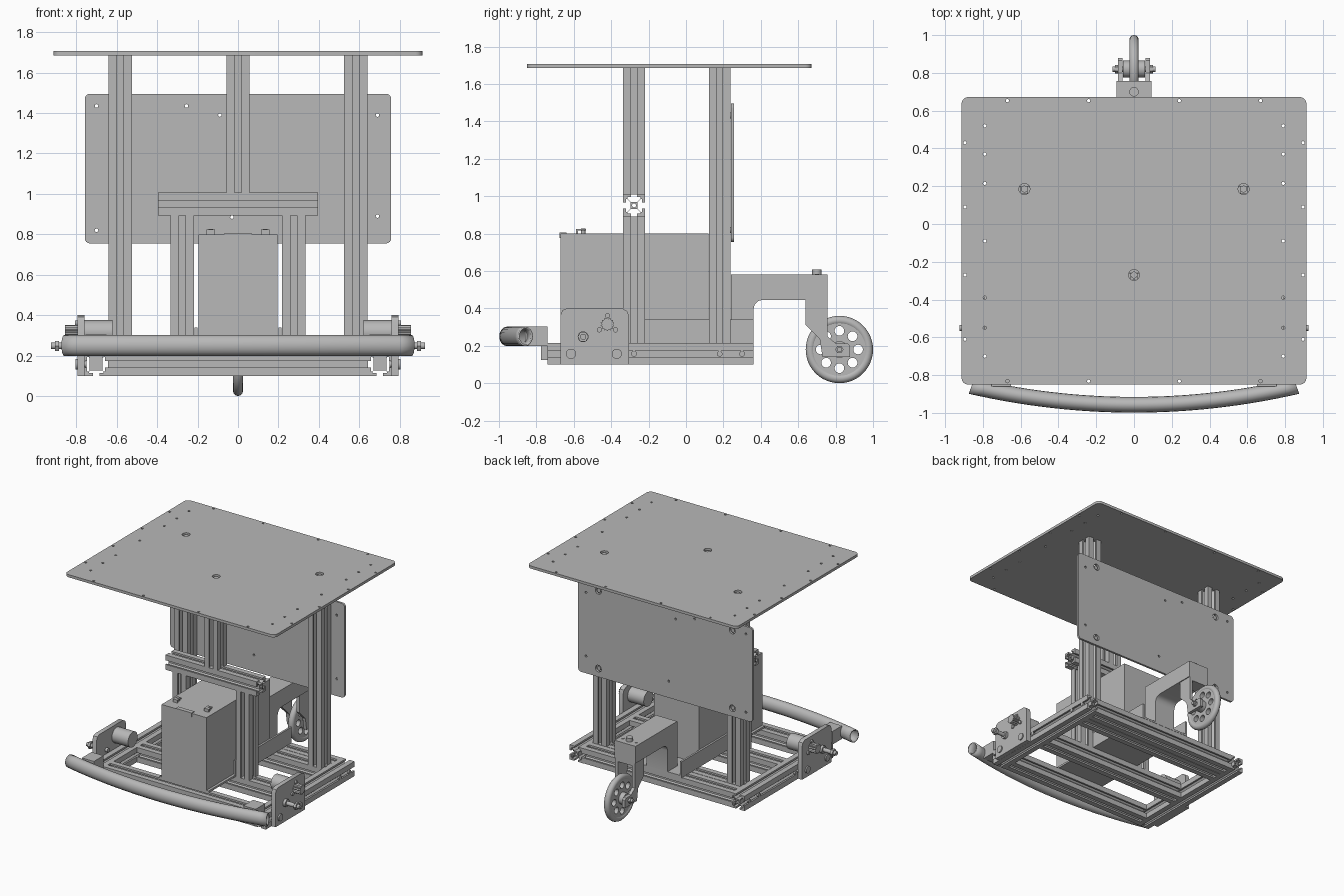
import bpy, bmesh
from math import sin, cos, pi, radians
from mathutils import Matrix

old = bpy.data.objects.get("Cube")
if old:
    bpy.data.objects.remove(old, do_unlink=True)

metal = bpy.data.materials.new("plain_grey")
metal.use_nodes = True
GREY = (0.48, 0.48, 0.48, 1)
metal.diffuse_color = GREY
metal.node_tree.nodes["Principled BSDF"].inputs["Base Color"].default_value = GREY
parts = []

# Local (u, v, w) to world: w runs along the named axis
AXES = {"x": Matrix(((0, 0, 1), (1, 0, 0), (0, 1, 0))),
        "y": Matrix(((1, 0, 0), (0, 0, 1), (0, 1, 0))),
        "z": Matrix.Identity(3)}


def finish(name, mesh):
    bm = bmesh.new()
    bm.from_mesh(mesh)
    bmesh.ops.remove_doubles(bm, verts=bm.verts, dist=1e-5)
    bmesh.ops.recalc_face_normals(bm, faces=bm.faces)
    bm.to_mesh(mesh)
    bm.free()
    mesh.materials.clear()
    mesh.materials.append(metal)
    obj = bpy.data.objects.new(name, mesh)
    bpy.context.collection.objects.link(obj)
    parts.append(obj)
    return obj


def curve_mesh(curve):
    temp = bpy.data.objects.new("temp", curve)
    bpy.context.collection.objects.link(temp)
    graph = bpy.context.evaluated_depsgraph_get()
    mesh = bpy.data.meshes.new_from_object(temp.evaluated_get(graph))
    bpy.data.objects.remove(temp, do_unlink=True)
    return mesh


def extrude(name, loops, axis, start, end):
    """Filled outline with holes, swept along an axis."""
    curve = bpy.data.curves.new(name, "CURVE")
    curve.dimensions, curve.fill_mode = "2D", "BOTH"
    curve.extrude = abs(end - start) / 2
    for loop in loops:
        spline = curve.splines.new("POLY")
        spline.points.add(len(loop) - 1)
        for point, (u, v) in zip(spline.points, loop):
            point.co = (u, v, 0, 1)
        spline.use_cyclic_u = True
    mesh = curve_mesh(curve)
    mesh.transform(Matrix.Translation((0, 0, (start + end) / 2)))
    mesh.transform(AXES[axis].to_4x4())
    return finish(name, mesh)


def circle(u, v, r, n=12):
    return [(u + r * cos(2 * pi * i / n), v + r * sin(2 * pi * i / n)) for i in range(n)]


def rounded(u0, u1, v0, v1, r, n=4):
    loop = []
    for k, (u, v) in enumerate(((u1 - r, v1 - r), (u0 + r, v1 - r), (u0 + r, v0 + r), (u1 - r, v0 + r))):
        for i in range(n + 1):
            a = pi / 2 * (k + i / n)
            loop.append((u + r * cos(a), v + r * sin(a)))
    return loop


def box(name, x, y, z):
    return extrude(name, [[(x[0], y[0]), (x[1], y[0]), (x[1], y[1]), (x[0], y[1])]], "z", *z)


def rod(name, axis, u, v, r, start, end, n=24):
    return extrude(name, [circle(u, v, r, n)], axis, start, end)


def slot_bar(name, axis, u, v, start, end, a=0.058):
    """Four-slot framing bar."""
    side = [(1, 1), (0.28, 1), (0.28, 0.76), (0.62, 0.76), (0.62, 0.64), (0.28, 0.32)]
    side += [(-p, q) for p, q in reversed(side[1:])]
    loop = []
    for k in range(4):
        c, s = round(cos(k * pi / 2)), round(sin(k * pi / 2))
        loop += [(u + a * (p * c - q * s), v + a * (p * s + q * c)) for p, q in side]
    return extrude(name, [loop, circle(u, v, a * 0.18)], axis, start, end)


SIDES = (("left", 1), ("right", -1))
FRONT, REAR, FLOOR = -0.278, 0.18, 0.157

# Base frame
for side, s in SIDES:
    slot_bar(side + "_side_rail", "y", s * 0.702, FLOOR, -0.74, 0.36)
for name, y in (("front", -0.68), ("middle", FRONT), ("rear", REAR), ("back", 0.3)):
    slot_bar(name + "_cross_rail", "x", y, FLOOR, -0.644, 0.644)
    if y > -0.5:
        for side, s in SIDES:
            rod(f"{side}_{name}_rail_bolt", "x", y, FLOOR, 0.015, s * 0.75, s * 0.764)

# Uprights and shelf support
for side, s in SIDES:
    slot_bar(side + "_rear_post", "z", s * 0.582, REAR, 0.215, 1.685)
    slot_bar(side + "_short_post", "z", s * 0.275, FRONT, 0.215, 0.892)
slot_bar("upper_cross_bar", "x", FRONT, 0.95, -0.395, 0.395)
slot_bar("upper_centre_post", "z", 0, FRONT, 1.008, 1.685)

# Table top with its rows of holes
MOUNTS = ((-0.58, 0.185), (0.58, 0.185), (0, -0.27))
holes = [circle(x, y, 0.029, 20) for x, y in MOUNTS]
for s in (1, -1):
    holes += [circle(s * 0.79, y, 0.009, 8) for y in (0.52, 0.37, 0.215, -0.09, -0.39, -0.55, -0.7)]
    holes += [circle(s * 0.895, y, 0.009, 8) for y in (0.43, 0.09, -0.27, -0.61)]
    holes += [circle(s * x, y, 0.009, 8) for x in (0.24, 0.67) for y in (0.653, -0.832)]
extrude("table_top", [rounded(-0.913, 0.913, -0.85, 0.672, 0.035)] + holes, "z", 1.685, 1.706)
for i, (x, y) in enumerate(MOUNTS):
    rod(f"table_bolt_{i}", "z", x, y, 0.018, 1.67, 1.696)

# Back panel
holes = [circle(x, z, 0.009, 8) for x, z in ((-0.7, 1.435), (0.69, 1.39), (0.69, 0.89), (-0.7, 0.82),
                                            (-0.255, 1.435), (-0.09, 1.39), (-0.03, 0.885))]
holes += [circle(s * 0.582, z, 0.026, 20) for s in (1, -1) for z in (0.82, 1.43)]
extrude("back_panel", [rounded(-0.758, 0.758, 0.755, 1.495, 0.025)] + holes, "y", 0.24, 0.257)
for side, s in SIDES:
    for z in (0.82, 1.43):
        rod(side + "_panel_bolt", "y", s * 0.582, z, 0.016, 0.23, 0.25)

# Battery and tray
box("battery", (-0.195, 0.195), (-0.67, 0.12), (0.23, 0.8))
box("tray_floor", (-0.215, 0.215), (-0.67, 0.36), (0.215, 0.23))
box("battery_handle", (-0.07, 0.07), (-0.675, -0.64), (0.775, 0.805))
for side, s in SIDES:
    box(side + "_tray_wall", sorted((s * 0.2, s * 0.215)), (-0.335, 0.36), (0.215, 0.34))
    box(side + "_terminal_tab", sorted((s * 0.115, s * 0.155)), (-0.585, -0.535), (0.816, 0.823))
    box(side + "_terminal_post", sorted((s * 0.115, s * 0.155)), (-0.587, -0.578), (0.8, 0.823))
    rod(side + "_terminal_bolt", "z", s * 0.135, -0.55, 0.012, 0.785, 0.826, 12)

# Drive plates, motors and axles
for side, s in SIDES:
    plate = [(-0.67, 0.1), (-0.305, 0.1), (-0.305, 0.36), (-0.315, 0.385), (-0.34, 0.4),
             (-0.635, 0.4), (-0.66, 0.39), (-0.67, 0.365)]
    extrude(side + "_drive_plate", [plate, circle(-0.42, 0.315, 0.03, 20)], "x", s * 0.76, s * 0.795)
    rod(side + "_motor", "x", -0.42, 0.315, 0.06, s * 0.62, s * 0.762, 32)
    gear = [(-0.42 + r * cos(a), 0.315 + r * sin(a)) for i in range(14)
            for r, a in ((0.03, 2 * pi * i / 14), (0.037, 2 * pi * (i + 0.5) / 14))]
    extrude(side + "_gear", [gear], "x", s * 0.762, s * 0.855)
    for k in range(3):
        a = radians(90 + 120 * k)
        rod(side + "_motor_bolt", "x", -0.42 + 0.05 * cos(a), 0.31 + 0.05 * sin(a), 0.014,
            s * 0.79, s * 0.806, 12)
    for y in (-0.615, -0.37):
        rod(side + "_plate_bolt", "x", y, FLOOR, 0.027, s * 0.79, s * 0.805)
    rod(side + "_axle", "x", -0.55, 0.248, 0.016, s * 0.74, s * 0.925)
    rod(side + "_axle_collar", "x", -0.55, 0.248, 0.029, s * 0.79, s * 0.815)
    rod(side + "_axle_nut", "x", -0.55, 0.248, 0.029, s * 0.885, s * 0.905, 6)

# Curved bumper tube and its mounts
curve = bpy.data.curves.new("bumper", "CURVE")
curve.dimensions, curve.bevel_depth, curve.bevel_resolution = "3D", 0.052, 6
SQUASH, N = 0.8, 28
spline = curve.splines.new("POLY")
spline.points.add(N)
for i, point in enumerate(spline.points):
    t = 2 * i / N - 1
    point.co = (0.86 * t, (-0.957 + 0.098 * t * t) / SQUASH, 0.25, 1)
mesh = curve_mesh(curve)
mesh.transform(Matrix.Diagonal((1, SQUASH, 1, 1)))
bumper = finish("bumper", mesh)
wall = bumper.modifiers.new("wall", "SOLIDIFY")
wall.thickness, wall.offset = 0.01, -1
for side, s in SIDES:
    box(side + "_bumper_mount", sorted((s * 0.65, s * 0.755)), (-0.86, -0.74), (0.2, 0.303))
    box(side + "_bumper_bracket", sorted((s * 0.67, s * 0.735)), (-0.775, -0.74), (0.125, 0.21))

# Caster arm
arm = [(0.257, 0.215), (0.36, 0.215), (0.36, 0.395), (0.368, 0.422), (0.385, 0.439), (0.41, 0.446),
       (0.757, 0.446), (0.757, 0.58), (0.24, 0.58), (0.24, 0.215)]
extrude("caster_arm", [arm], "x", -0.092, 0.092)
rod("caster_pivot_bolt", "z", 0, 0.7, 0.025, 0.57, 0.608)
for side, s in SIDES:
    rod(side + "_arm_screw", "z", s * 0.058, 0.7, 0.01, 0.575, 0.584, 12)

# Caster fork and wheel
WY, WZ = 0.82, 0.18
fork = [(0.64, 0.446), (0.757, 0.446), (0.757, 0.25), (0.8, 0.213), (0.865, 0.213), (0.878, 0.2),
        (0.878, 0.14), (0.73, 0.14), (0.715, 0.235), (0.64, 0.31)]
for side, s in SIDES:
    extrude(side + "_fork_leg", [fork], "x", s * 0.06, s * 0.085)
    rod(side + "_axle_end_nut", "x", WY, WZ, 0.022, s * 0.085, s * 0.1, 6)
box("fork_bridge", (-0.085, 0.085), (0.64, 0.757), (0.42, 0.446))
rod("caster_axle", "x", WY, WZ, 0.014, -0.115, 0.115)
rod("caster_hub", "x", WY, WZ, 0.045, -0.058, 0.058)
spokes = [circle(WY + 0.1 * cos(k * pi / 4), WZ + 0.1 * sin(k * pi / 4), 0.026, 16) for k in range(8)]
extrude("caster_wheel", [circle(WY, WZ, 0.15, 48)] + spokes, "x", -0.02, 0.02)
bpy.ops.mesh.primitive_torus_add(location=(0, WY, WZ), rotation=(0, pi / 2, 0), major_segments=48,
                                 minor_segments=12, major_radius=0.155, minor_radius=0.025)
tyre = bpy.context.object
tyre.name = "caster_tyre"
tyre.data.materials.append(metal)
parts.append(tyre)

# Smooth round faces, keep sharp edges
bpy.ops.object.select_all(action="DESELECT")
for obj in parts:
    obj.select_set(True)
bpy.context.view_layer.objects.active = parts[0]
bpy.ops.object.shade_smooth_by_angle(angle=radians(32))
